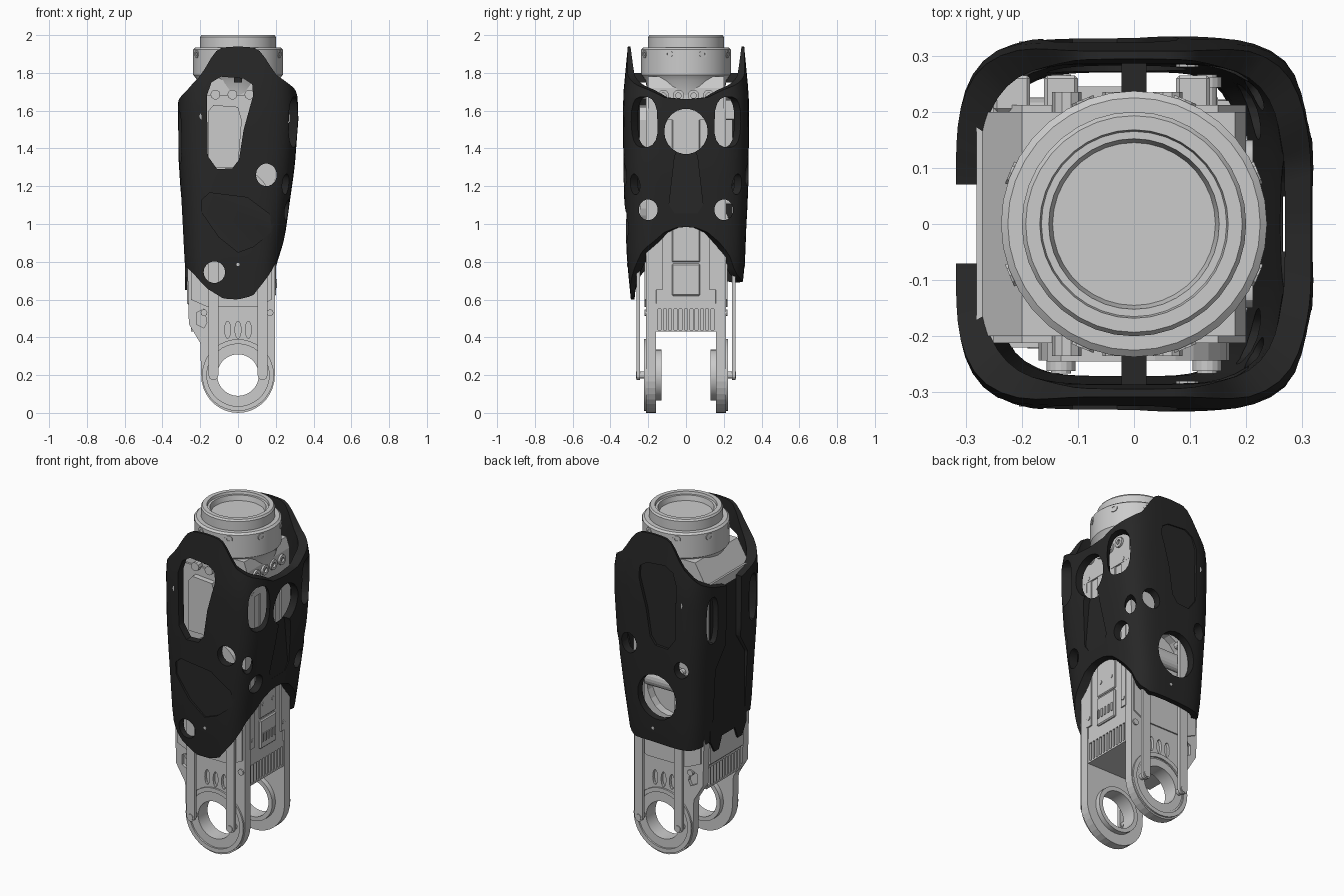
import bpy, bmesh
from math import sin, cos, pi, radians
from mathutils import Matrix, Vector

if "Cube" in bpy.data.objects:
    bpy.data.objects.remove(bpy.data.objects["Cube"])

black = bpy.data.materials.new("black_plastic")
black.diffuse_color = (0.02, 0.02, 0.02, 1)
black.use_nodes = True
black.node_tree.nodes["Principled BSDF"].inputs["Base Color"].default_value = black.diffuse_color


def finish(bm, name, mat=None):
    bmesh.ops.recalc_face_normals(bm, faces=bm.faces)
    me = bpy.data.meshes.new(name)
    bm.to_mesh(me)
    bm.free()
    ob = bpy.data.objects.new(name, me)
    bpy.context.collection.objects.link(ob)
    if mat:
        me.materials.append(mat)
    return ob


def activate(ob):
    bpy.ops.object.select_all(action='DESELECT')
    ob.select_set(True)
    bpy.context.view_layer.objects.active = ob


def smooth(ob, deg=30):
    activate(ob)
    bpy.ops.object.shade_smooth_by_angle(angle=radians(deg))
    return ob


# outline (u, z) extruded along heading a (-90 front, 0 right, 90 back, 180 left)
def prism(name, pts, a, d0, d1, mat=None):
    a = radians(a)
    d, s = Vector((cos(a), sin(a), 0)), Vector((-sin(a), cos(a), 0))
    bm = bmesh.new()
    rings = [[bm.verts.new(d * k + s * u + Vector((0, 0, z))) for u, z in pts] for k in (d0, d1)]
    n = len(pts)
    bm.faces.new(rings[0])
    bm.faces.new(rings[1])
    for i in range(n):
        j = (i + 1) % n
        bm.faces.new((rings[0][i], rings[0][j], rings[1][j], rings[1][i]))
    return finish(bm, name, mat)


def oval(u, z, ru, rz, n=18, p=1.0):
    f = lambda t: (abs(t) ** p) * (1 if t >= 0 else -1)
    return [(u + ru * f(cos(2 * pi * i / n)), z + rz * f(sin(2 * pi * i / n))) for i in range(n)]


def box(name, x0, x1, y0, y1, z0, z1, mat=None, bevel=0.0):
    bm = bmesh.new()
    bmesh.ops.create_cube(bm, size=1, matrix=Matrix.Translation(((x0 + x1) / 2, (y0 + y1) / 2, (z0 + z1) / 2))
                          @ Matrix.Diagonal((x1 - x0, y1 - y0, z1 - z0, 1)))
    if bevel:
        bmesh.ops.bevel(bm, geom=bm.edges[:], offset=bevel, segments=1, affect='EDGES')
    return finish(bm, name, mat)


# closed (radius, height) profile turned about z, then placed by a matrix
def lathe(name, prof, n=32, mx=Matrix(), mat=None):
    bm = bmesh.new()
    g = [[bm.verts.new(mx @ Vector((r * cos(2 * pi * i / n), r * sin(2 * pi * i / n), h))) for r, h in prof]
         for i in range(n)]
    m = len(prof)
    for i in range(n):
        for j in range(m):
            k, l = (i + 1) % n, (j + 1) % m
            bm.faces.new((g[i][j], g[k][j], g[k][l], g[i][l]))
    bmesh.ops.remove_doubles(bm, verts=bm.verts, dist=1e-5)
    return smooth(finish(bm, name, mat))


def cut(ob, *cutters):
    for c in cutters:
        c.hide_render = True
        m = ob.modifiers.new("cut", 'BOOLEAN')
        m.operation, m.solver, m.object = 'DIFFERENCE', 'EXACT', c
        activate(ob)
        bpy.ops.object.modifier_apply(modifier=m.name)
        bpy.data.objects.remove(c)


def interp(tab, t):
    for (a, va), (b, vb) in zip(tab, tab[1:]):
        if t <= b:
            k = max(0, (t - a) / (b - a))
            return va + (vb - va) * k
    return tab[-1][1]


# outer shell: rounded-square tube whose upper and lower rims vary around it
TOP = [(0, 1.66), (20, 1.67), (33, 1.71), (45, 1.74), (57, 1.79), (68, 1.91), (75, 1.935), (90, 1.94),
       (105, 1.935), (112, 1.91), (122, 1.79), (135, 1.70), (148, 1.66), (165, 1.63), (180, 1.62)]
LOW_F = [(0, .985), (12, .98), (25, .955), (36, .905), (46, .86), (52, .80), (60, .73), (75, .62), (90, .6), (105, .605),
         (120, .66), (130, .73), (140, .77), (180, .78)]
LOW_B = [(0, .985), (12, .98), (25, .955), (36, .905), (46, .84), (54, .74), (65, .70), (90, .70), (130, .69), (150, .72), (180, .78)]
XR = [(.6, .2), (.78, .225), (.98, .255), (1.3, .30), (1.55, .32), (1.68, .315), (1.94, .27)]
XL = [(.6, .265), (.8, .285), (1.1, .30), (1.35, .315), (1.66, .318), (1.94, .28)]
YB = [(.6, .292), (.8, .312), (1.2, .33), (1.66, .335), (1.94, .308)]
THICK = [(.6, .02), (.8, .042), (1.7, .047), (1.85, .03), (1.94, .014)]


def shell_point(a, z, inset):
    c, s = cos(a), sin(a)
    A, B = interp(XR if c > 0 else XL, z) - inset, interp(YB, z) - inset
    r = (abs(c / A) ** 4.5 + abs(s / B) ** 4.5) ** (-1 / 4.5)
    return (r * c, r * s, z)


N, K = 80, 12
bm = bmesh.new()
grid = []
for i in range(N):
    deg = -180 + 360 * (i + .5) / N
    a = radians(deg)
    lo, hi = interp(LOW_F if deg < 0 else LOW_B, abs(deg)), interp(TOP, abs(deg))
    zs = [lo + (hi - lo) * k / K for k in range(K + 1)]
    col = [shell_point(a, z, 0) for z in zs] + [shell_point(a, z, interp(THICK, z)) for z in reversed(zs)]
    grid.append([bm.verts.new(p) for p in col])
M = 2 * K + 2
for i in range(N):
    for j in range(M):
        k, l = (i + 1) % N, (j + 1) % M
        bm.faces.new((grid[i][j], grid[k][j], grid[k][l], grid[i][l]))
shell = finish(bm, "outer_shell", black)

WINDOW = [(-.16, 1.36), (-.165, 1.68), (-.14, 1.75), (-.09, 1.78), (.03, 1.77), (.075, 1.74), (.08, 1.68),
          (.03, 1.5), (.005, 1.34), (-.03, 1.295), (-.11, 1.29)]
PENTA = [(-.19, 1.13), (-.15, 1.165), (.05, 1.14), (.17, 1.05), (.18, .96), (.08, .88), (0, .85), (-.1, .93), (-.19, 1.06)]
flip = lambda pts: [(-u, z) for u, z in pts]
holes = [
    ("gap", [(-.07, 2), (-.07, 1.27), (-.15, 1.15), (-.15, .5), (.15, .5), (.15, 1.15), (.07, 1.27), (.07, 2)], 180, .2),
    ("front_window", WINDOW, -90, .2), ("front_recess", PENTA, -90, .305),
    ("back_recess", flip(WINDOW), 90, .316), ("back_round", oval(.03, .98, .125, .135, 22), 90, .2),
    ("front_low", oval(-.125, .745, .057, .057), -90, .2),
    ("back_small", oval(.19, 1.18, .04, .05), 90, .2),
    ("side_round", oval(0, 1.49, .115, .12, 22), 0, .15),
    ("side_recess", [(-.06, 1.36), (-.04, 1.4), (.04, 1.4), (.06, 1.36), (.09, 1.1), (.06, 1.055), (-.06, 1.055), (-.09, 1.1)], 0, .265),
]
for s in (-1, 1):
    holes += [("corner", oval(0, 1.54, .07, .135, 18, .75), s * 37, .2),
              ("side_low", oval(s * .2, 1.075, .05, .055), 0, .1),
              ("slit", oval(0, 1.21, .03, .055), s * 47, .2),
              ("face_small", oval(-s * .15, 1.26, .055, .06), s * 90, .2),
              ("flap", oval(s * .19, 1.46, .045, .14, 18, .75), 180, .2)]
for nm, pts, a, d in holes:
    cut(shell, prism("cut_" + nm, pts, a, d, .5))
smooth(shell, 35)

# flat cover behind the open left side, under a grey ledge
prism("left_cover", [(-.17, 1.6), (-.13, 1.62), (.13, 1.62), (.17, 1.6), (.17, .72), (.13, .65), (.09, .65),
                     (.06, .72), (-.06, .72), (-.09, .65), (-.13, .65), (-.17, .72)], 180, .262, .28, black)
box("left_ledge", -.281, -.25, -.21, .21, 1.61, 1.66)

# stepped collar with shallow bore
lathe("collar", [(0, 1.68), (.2, 1.68), (.215, 1.76), (.237, 1.79), (.237, 1.925), (.225, 1.935), (.2, 1.935), (.2, 1.99),
                 (.193, 2.0), (.168, 2.0), (.165, 1.985), (.152, 1.985), (.145, 1.955), (0, 1.955)], 36)
for i in range(12):
    a = 2 * pi * i / 12
    lathe("collar_screw", [(0, 1.99), (.009, 1.99), (.009, 2.0), (0, 2.0)], 6,
          Matrix.Translation((.18 * cos(a), .18 * sin(a), 0)))
for i in range(8):
    mx = Matrix.Rotation(radians(22.5 + 45 * i), 4, 'Z') @ Matrix.Translation((.228, 0, 1.9)) @ Matrix.Rotation(pi / 2, 4, 'Y')
    lathe("flange_bolt", [(0, 0), (.022, 0), (.022, .012), (.01, .012), (.01, .006), (0, .006)], 10, mx)

# inner frame
box("frame_core", -.27, .19, -.165, .165, .57, 1.62, bevel=.01)
prism("neck_block", [(-.27, 1.55), (-.27, 1.66), (-.2, 1.78), (.18, 1.78), (.2, 1.72), (.2, 1.55)], -90, -.2, .2)
box("side_channel", .18, .198, -.075, .075, .8, 1.62, bevel=.005)
box("side_connector", .18, .202, -.075, .075, .62, .79, bevel=.006)
for i in range(5):
    box("connector_rib", .195, .207, -.062 + .028 * i, -.05 + .028 * i, .66, .71)
for s in (-1, 1):
    box("frame_rail", .18, .198, s * .145 - .02, s * .145 + .02, .65, 1.6)
    for z in (.7, .88, 1.57):
        lathe("frame_screw", [(0, .19), (.012, .19), (.012, .202), (0, .202)], 8,
              Matrix.Translation((0, s * .045 if z == .88 else s * .145, z)) @ Matrix.Rotation(pi / 2, 4, 'Y'))
for i in range(4):
    lathe("neck_bolt", [(0, .19), (.03, .19), (.03, .212), (.014, .212), (.014, .2), (0, .2)], 12,
          Matrix.Translation((0, -.12 + .08 * i, 1.68)) @ Matrix.Rotation(pi / 2, 4, 'Y'))

# cross member with cooling fins on both faces
box("cross_member", -.225, .165, -.165, .165, .43, .57)
for x0, x1 in ((.16, .19), (-.25, -.22)):
    box("fin_rail", x0, x1, -.165, .165, .55, .58)
    box("fin_rail", x0, x1, -.165, .165, .43, .44)
    for i in range(12):
        y = -.154 + .028 * i
        box("cooling_fin", x0, x1, y - .006, y + .006, .435, .56)

# fork plates, bearing rings and linkage on both faces
FORK = [(.195 * cos(pi + pi * i / 18), .2 + .2 * sin(pi + pi * i / 18)) for i in range(19)] + \
       [(.195, .95), (.2, 1.6), (.15, 1.68), (-.2, 1.68), (-.27, 1.6), (-.27, .85), (-.26, .47), (-.2, .37)]
for s in (-1, 1):
    a = s * 90
    fl = (lambda p: p) if s < 0 else flip
    mx = Matrix.Translation((0, 0, .2)) @ Matrix.Rotation(-s * pi / 2, 4, 'X')
    plate = prism("fork_plate", fl(FORK), a, .16, .212)
    cut(plate, prism("cut_eye", oval(0, .2, .112, .112, 32), a, .1, .3),
        *[prism("cut_slot", oval(x, .44, .016, .045, 14), a, .195, .3) for x in (-.055, 0, .055)],
        prism("cut_pocket", fl([(-.22, .47), (-.22, .53), (-.18, .55), (-.165, .48), (-.18, .45)]), a, .195, .3))
    if s > 0:  # open bay behind the round hole, with a cross bar
        cut(plate, prism("cut_bay", oval(.03, 1.0, .14, .17, 20), a, .1, .3))
        prism("cross_bar", oval(.19, 1.02, .035, .05), 0, -.2, .15)
    lathe("bearing_ring", [(.11, .13), (.135, .13), (.135, .205), (.155, .218), (.11, .218)], 36, mx)
    lathe("eye_rim", [(.165, .205), (.19, .205), (.19, .222), (.165, .222)], 36, mx)
    prism("fork_pad", fl([(-.25, .6), (-.25, .8), (.18, .8), (.18, .6), (.1, .56), (-.16, .56)]), a, .205, .22)
    for x in (-.13, .13):
        rod = [(x + .026 * cos(t * pi / 8), .2 + .026 * sin(t * pi / 8)) for t in range(8, 17)] + \
              [(x + .026 * cos(t * pi / 8), 1.12 + .026 * sin(t * pi / 8)) for t in range(0, 9)]
        prism("link_rod", rod, a, .243, .262)
        for z in (.2, 1.12):
            prism("rod_pin", oval(x, z, .018, .018, 12), a, .2, .266)
    if s < 0:
        prism("crank_disc", oval(0, 1.12, .17, .17, 28), a, .2, .243)
    prism("drive_cover", fl([(-.155, 1.3), (-.155, 1.6), (-.13, 1.63), (0, 1.62), (.02, 1.55), (0, 1.3)]), a, .2, .245)
    for x in (-.12, -.03, .06):
        prism("face_bolt", oval(fl([(x, 0)])[0][0], 1.685, .026, .026, 10), a, .19, .235)
    for x, z, r, d in ((.095, 1.57, .02, .325), (-.185, 1.57, .02, .325), (0, .785, .009, .312)):
        prism("shell_screw", oval(fl([(x, 0)])[0][0], z, r, r, 8), a, .28, d)
    for x, z in ((-.18, .53), (.17, .53)):
        prism("fork_screw", oval(fl([(x, 0)])[0][0], z, .018, .018, 10), a, .2, .22)
    box("shell_standoff", -.022, .022, min(s * .2, s * .29), max(s * .2, s * .29), 1.75, 1.8, black)
for x0, x1 in ((-.25, -.185), (-.16, -.1), (.075, .135)):
    box("back_lug", x0, x1, .2, .265, 1.55, 1.66, bevel=.006)
